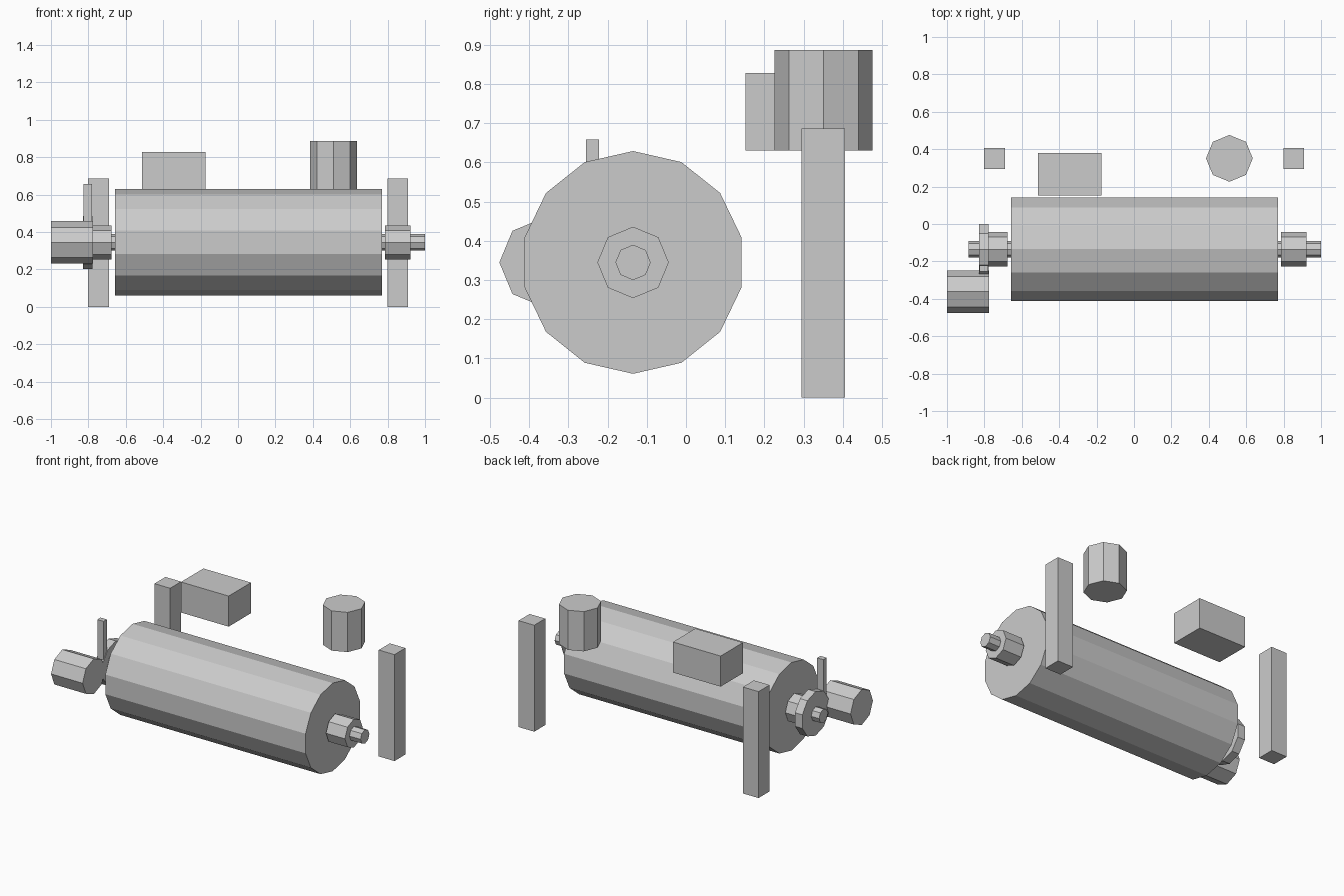
import bpy, bmesh, math
from mathutils import Matrix

if "Cube" in bpy.data.objects:
    bpy.data.objects.remove(bpy.data.objects["Cube"])

AXIS_Y, AXIS_Z = -0.135, 0.345   # drum axle line


def finish(name, bm):
    bmesh.ops.recalc_face_normals(bm, faces=bm.faces)
    mesh = bpy.data.meshes.new(name)
    bm.to_mesh(mesh)
    bm.free()
    obj = bpy.data.objects.new(name, mesh)
    bpy.context.collection.objects.link(obj)
    return obj


def box(name, x, y, z):
    """Box given as (min, max) on each axis."""
    bm = bmesh.new()
    bmesh.ops.create_cube(bm, size=1)
    for v in bm.verts:
        v.co = [lo + (c + 0.5) * (hi - lo) for c, (lo, hi) in zip(v.co, (x, y, z))]
    return finish(name, bm)


def prism(name, sides, r, lo, hi, a, b, axis='X'):
    """Regular prism from lo to hi; a, b locate its axis (y, z or x, y)."""
    bm = bmesh.new()
    bmesh.ops.create_cone(bm, cap_ends=True, segments=sides,
                          radius1=r, radius2=r, depth=hi - lo)
    mid = (lo + hi) / 2
    if axis == 'X':   # one corner points straight up
        spin = Matrix.Rotation(math.pi, 4, 'Z') if sides == 14 else Matrix()
        # the cone's first corner lies on +y; the cyclic swap carries it to +z
        m = Matrix(((0, 0, 1, mid), (1, 0, 0, a), (0, 1, 0, b), (0, 0, 0, 1))) @ spin
    else:
        m = Matrix.Translation((a, b, mid))
    bm.transform(m)
    # make sure a corner sits at the top whichever way the ring started
    if axis == 'X':
        top = max(bm.verts, key=lambda v: v.co.z).co
        ang = math.atan2(top.y - a, top.z - b)
        bm.transform(Matrix.Translation((0, a, b)) @ Matrix.Rotation(ang, 4, 'X')
                     @ Matrix.Translation((0, -a, -b)))
    return finish(name, bm)


# Drum on its axle, with a bearing at each end
prism("drum", 14, 0.284, -0.658, 0.77, AXIS_Y, AXIS_Z)
prism("axle", 8, 0.045, -0.886, 1.0, AXIS_Y, AXIS_Z)
prism("left_bearing", 8, 0.091, -0.778, -0.677, AXIS_Y, AXIS_Z)
prism("right_bearing", 8, 0.091, 0.786, 0.921, AXIS_Y, AXIS_Z)

# Brake disc, lever and motor on the left
prism("brake_disc", 10, 0.142, -0.83, -0.777, AXIS_Y, AXIS_Z)
box("brake_lever", (-0.825, -0.78), (-0.255, -0.222), (0.40, 0.658))
prism("motor", 8, 0.114, -1.0, -0.775, -0.362, AXIS_Z)

# Rear posts
for side, x in (("left", -0.802), ("right", 0.798)):
    box(side + "_post", (x, x + 0.112), (0.294, 0.406), (0, 0.686))

# Control box and canister behind the drum
box("control_box", (-0.513, -0.173), (0.152, 0.38), (0.631, 0.828))
prism("canister", 8, 0.125, 0.631, 0.887, 0.51, 0.351, 'Z')
